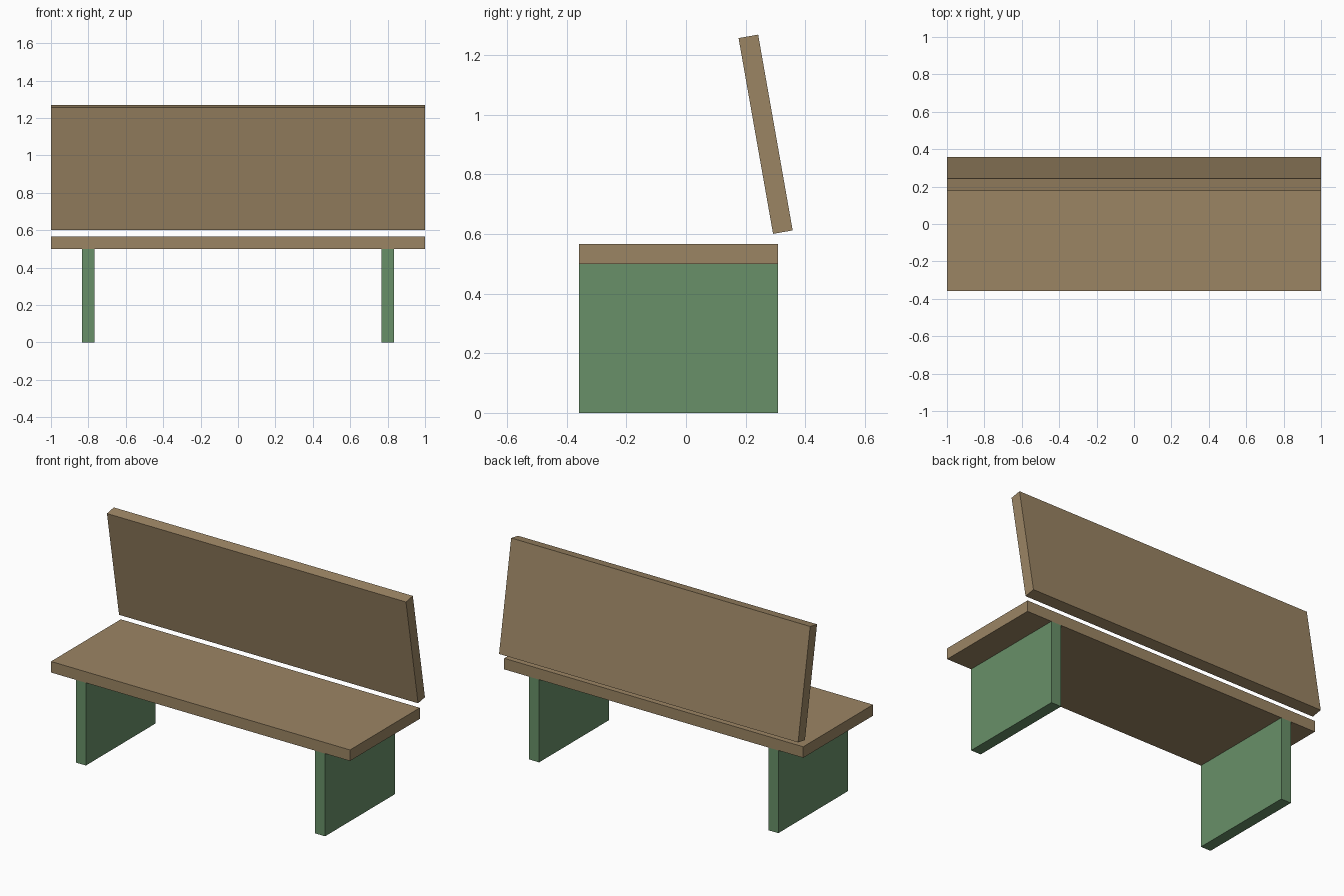
import bpy
from math import radians

if "Cube" in bpy.data.objects:
    bpy.data.objects.remove(bpy.data.objects["Cube"])


def material(name, color):
    mat = bpy.data.materials.new(name)
    mat.diffuse_color = (*color, 1)
    mat.use_nodes = True
    mat.node_tree.nodes["Principled BSDF"].inputs["Base Color"].default_value = mat.diffuse_color
    return mat


def board(name, size, location, mat, tilt=0):
    bpy.ops.mesh.primitive_cube_add(size=1, location=location)
    obj = bpy.context.object
    obj.name = name
    obj.scale = size
    obj.rotation_euler.x = radians(tilt)
    obj.data.materials.append(mat)
    return obj


wood = material("wood", (0.33, 0.235, 0.127))
green = material("green_paint", (0.14, 0.28, 0.14))

THICK = 0.0667   # all boards share one thickness
DEPTH = 0.6667   # seat depth, leg depth and backrest height
SEAT_Y = -0.025

# Seat plank resting on the legs
board("seat", (2, DEPTH, THICK), (0, SEAT_Y, 0.5 + THICK / 2), wood)

# Backrest floating above the rear edge, top leaning forward
board("backrest", (2, THICK, DEPTH), (0, 0.267, 0.9345), wood, tilt=10)

# Slab legs
for side, x in (("left", -0.8), ("right", 0.8)):
    board(f"{side}_leg", (THICK, DEPTH, 0.5), (x, SEAT_Y, 0.25), green)
